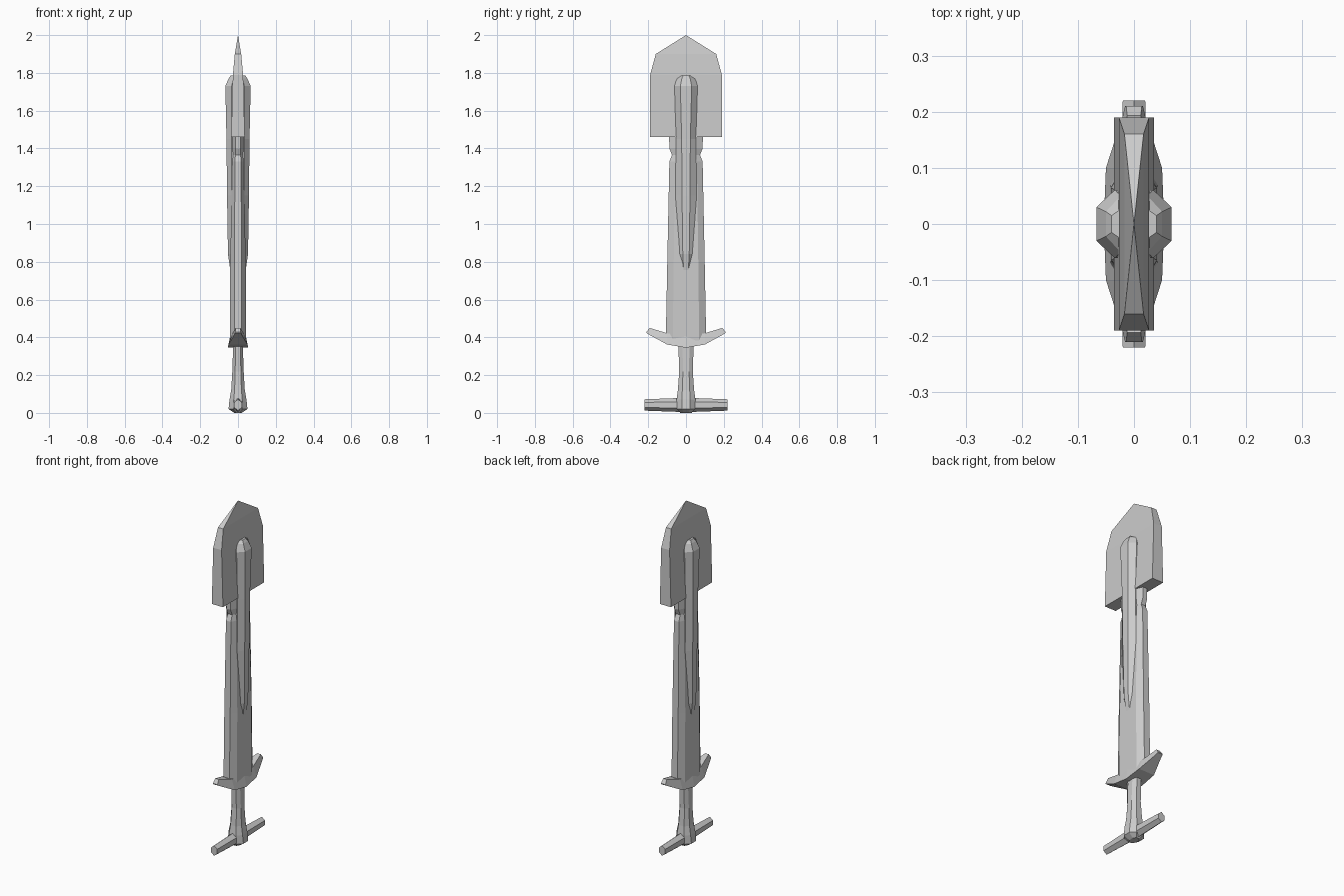
import bpy, bmesh


def loft(name, rings):
    """Skin a list of equal-length closed rings and cap both ends."""
    bm = bmesh.new()
    loops = [[bm.verts.new(p) for p in r] for r in rings]
    n = len(loops[0])
    for a, b in zip(loops, loops[1:]):
        for i in range(n):
            j = (i + 1) % n
            bm.faces.new((a[i], a[j], b[j], b[i]))
    bm.faces.new(loops[0][::-1])
    bm.faces.new(loops[-1])
    bmesh.ops.remove_doubles(bm, verts=bm.verts, dist=0.0002)
    bmesh.ops.recalc_face_normals(bm, faces=bm.faces)
    me = bpy.data.meshes.new(name)
    bm.to_mesh(me)
    bm.free()
    ob = bpy.data.objects.new(name, me)
    bpy.context.collection.objects.link(ob)
    return ob


def octagon(z, hx, hy, ix, iy):
    """Chamfered rectangle: outer half sizes hx, hy; flat half widths ix, iy."""
    return [(hx, -iy, z), (hx, iy, z), (ix, hy, z), (-ix, hy, z),
            (-hx, iy, z), (-hx, -iy, z), (-ix, -hy, z), (ix, -hy, z)]


def rect(z, hx, hy):
    return [(hx, -hy, z), (hx, hy, z), (-hx, hy, z), (-hx, -hy, z)]


# Blade with bevelled edges and a small notch under the head
loft("blade", [octagon(*r) for r in (
    (0.38, 0.042, 0.107, 0.019, 0.070), (0.80, 0.041, 0.099, 0.019, 0.065),
    (1.33, 0.030, 0.088, 0.016, 0.058), (1.365, 0.026, 0.074, 0.014, 0.055),
    (1.40, 0.030, 0.088, 0.014, 0.055), (1.50, 0.030, 0.090, 0.014, 0.055))])

# Broad pointed head
loft("blade_head", [rect(*r) for r in (
    (1.46, 0.036, 0.19), (1.79, 0.027, 0.19),
    (1.90, 0.017, 0.16), (2.0, 0.00005, 0.00005))])

# Raised central spine on both faces
loft("spine", [octagon(*r) for r in (
    (0.75, 0.040, 0.018, 0.030, 0.012), (0.84, 0.053, 0.042, 0.033, 0.017),
    (1.15, 0.058, 0.056, 0.034, 0.021), (1.45, 0.061, 0.053, 0.034, 0.023),
    (1.73, 0.067, 0.061, 0.034, 0.030), (1.77, 0.050, 0.050, 0.024, 0.022),
    (1.785, 0.040, 0.030, 0.018, 0.015))])

# Cross guard with upswept tips: y, low z, high z, low and high half thickness
half = ((0.0, 0.345, 0.405, 0.054, 0.042), (0.10, 0.362, 0.422, 0.050, 0.030),
        (0.21, 0.423, 0.427, 0.016, 0.014))
half = half[:2] + ((0.193, 0.413, 0.450, 0.020, 0.012),) + half[2:]
stations = [(-y, *r) for y, *r in half[:0:-1]] + list(half)
loft("guard", [[(-lo, y, z0), (lo, y, z0), (hi, y, z1), (-hi, y, z1)]
               for y, z0, z1, lo, hi in stations])

# Flared faceted grip
loft("grip", [octagon(z, hx, hy, hx * 0.5, hy * 0.45) for z, hx, hy in (
    (0.0, 0.020, 0.030), (0.02, 0.050, 0.048), (0.07, 0.045, 0.050),
    (0.12, 0.036, 0.043), (0.22, 0.030, 0.036), (0.38, 0.025, 0.041))])

# Hexagonal crossbar pommel
loft("pommel_bar", [[(0, y, 0.042 - h), (w, y, 0.042 - h * 0.45),
                     (w, y, 0.042 + h * 0.45), (0, y, 0.042 + h),
                     (-w, y, 0.042 + h * 0.45), (-w, y, 0.042 - h * 0.45)]
                    for y, h, w in ((-0.22, 0.030, 0.020), (0, 0.038, 0.026),
                                    (0.22, 0.030, 0.020))])
